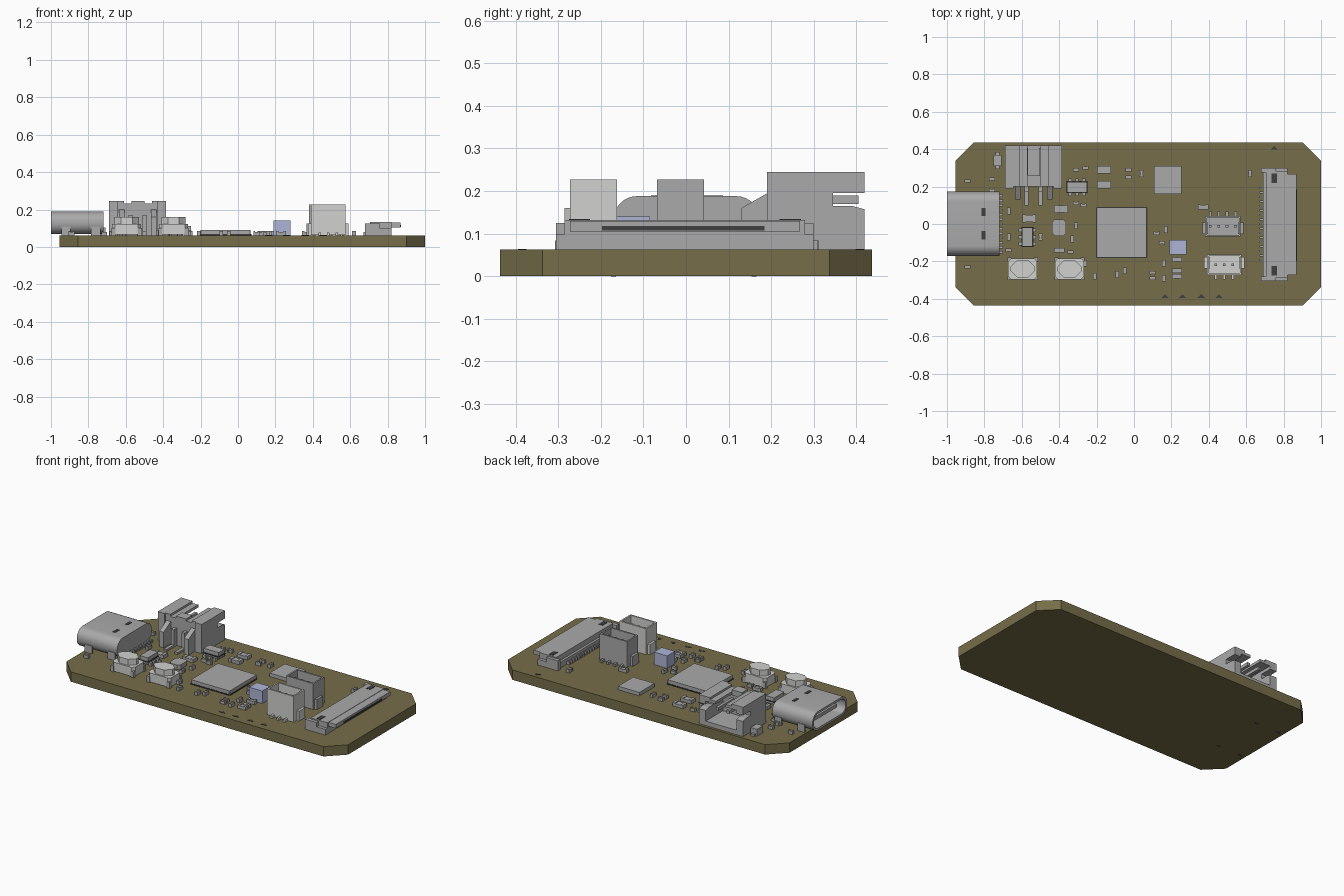
import bpy, bmesh, math
from mathutils import Vector

if "Cube" in bpy.data.objects:
    bpy.data.objects.remove(bpy.data.objects["Cube"])


def material(name, red, green, blue):
    mat = bpy.data.materials.new(name)
    mat.diffuse_color = (red, green, blue, 1)
    mat.use_nodes = True
    shader = next(n for n in mat.node_tree.nodes if n.type == "BSDF_PRINCIPLED")
    shader.inputs["Base Color"].default_value = (red, green, blue, 1)
    return mat


olive = material("olive board", .18, .155, .067)
grey = material("component grey", .40, .40, .40)
pale = material("pale plastic", .64, .64, .62)
blue = material("pale blue", .42, .46, .68)
dark = material("dark recess", .05, .05, .05)

TOP = .062  # board surface


def finish(name, bm, mat):
    bmesh.ops.recalc_face_normals(bm, faces=bm.faces)
    mesh = bpy.data.meshes.new(name)
    bm.to_mesh(mesh)
    bm.free()
    mesh.materials.append(mat)
    obj = bpy.data.objects.new(name, mesh)
    bpy.context.collection.objects.link(obj)
    return obj


def add_box(bm, xs, ys, zs):
    cube = bmesh.ops.create_cube(bm, size=1)
    for v in cube["verts"]:
        v.co = [lo + (c + .5) * (hi - lo) for c, (lo, hi) in zip(v.co, (xs, ys, zs))]


def boxes(name, mat, *spans):
    bm = bmesh.new()
    for xs, ys, zs in spans:
        add_box(bm, xs, ys, zs)
    return finish(name, bm, mat)


def around(center, size):
    return center - size / 2, center + size / 2


def hollow(bm, direction, wall, depth):
    """Sink a walled cavity into the faces that look along direction."""
    way = Vector(direction)
    bm.normal_update()
    faces = [f for f in bm.faces if f.normal.dot(way) > .99]
    bmesh.ops.inset_individual(bm, faces=faces, thickness=wall)
    sunk = bmesh.ops.extrude_discrete_faces(bm, faces=faces)["faces"]
    bmesh.ops.translate(bm, verts=list({v for f in sunk for v in f.verts}), vec=-way * depth)


def prism(name, mat, outline, axis, lo, hi, cavity=None):
    """Extrude an outline along x (points are y, z) or along z (points are x, y)."""
    bm = bmesh.new()
    place = (lambda p, h: (h, *p)) if axis == "x" else (lambda p, h: (*p, h))
    face = bm.faces.new([bm.verts.new(place(p, lo)) for p in outline])
    extruded = bmesh.ops.extrude_face_region(bm, geom=[face])["geom"]
    shift = Vector(place((0, 0), hi - lo))
    bmesh.ops.translate(bm, verts=[g for g in extruded if isinstance(g, bmesh.types.BMVert)], vec=shift)
    bmesh.ops.recalc_face_normals(bm, faces=bm.faces)
    if cavity:
        hollow(bm, *cavity)
    return finish(name, bm, mat)


def cut_rectangle(xs, ys, cut):
    """Rectangle with chamfered corners."""
    (a, b), (c, d) = xs, ys
    return [(a + cut, c), (b - cut, c), (b, c + cut), (b, d - cut),
            (b - cut, d), (a + cut, d), (a, d - cut), (a, c + cut)]


def rounded_rectangle(xs, ys, radius, steps=8):
    points = []
    corners = [(xs[1], ys[1], -1, -1), (xs[0], ys[1], 1, -1), (xs[0], ys[0], 1, 1), (xs[1], ys[0], -1, 1)]
    for quarter, (x, y, sx, sy) in enumerate(corners):
        for i in range(steps + 1):
            angle = (quarter + i / steps) * math.pi / 2
            points.append((x + radius * (sx + math.cos(angle)), y + radius * (sy + math.sin(angle))))
    return points


# Board with small triangular marks and shield leg holes below
prism("board", olive, cut_rectangle((-.955, 1), (-.437, .437), .1), "z", 0, TOP)
for i, (x, y) in enumerate([(.165, -.395), (.26, -.395), (.36, -.395), (.455, -.395), (.75, .398)]):
    prism(f"board_mark_{i}", dark, [(x - .02, y), (x + .02, y), (x, y + .02)], "z", TOP, TOP + .002)
boxes("leg_holes", dark, *[(around(x, .025), around(y, .012), (-.0005, .002))
                           for x in (-.76, -.92) for y in (-.17, .16)])

# Charging port: rounded open shell, tongue, shield legs, solder pins
shell = prism("port_shell", grey, rounded_rectangle((-.17, .173), (.07, .188), .055), "x",
              -1, -.72, ((-1, 0, 0), .014, .22))
bpy.ops.object.select_all(action="DESELECT")
shell.select_set(True)
bpy.context.view_layer.objects.active = shell
bpy.ops.object.shade_smooth_by_angle()
boxes("port_tongue", grey, ((-.97, -.76), (-.11, .11), (.118, .14)))
boxes("port_slots", dark, *[(around(-.805, .02), around(y, .045), (.187, .19)) for y in (-.06, .064)])
boxes("port_legs", grey, *[(around(x, .05), around(y, .012), (TOP - .01, .11))
                           for x in (-.76, -.92) for y in (-.165, .168)])
boxes("port_pins", grey, *[((-.73, -.7), around(i * .025, .013), (TOP, .08)) for i in range(-6, 7)])

# Battery socket: stepped side walls, floor, back wall, split top, latch arms, contacts
wall = [(.42, TOP), (.42, .157), (.39, .165), (.345, .165), (.345, .195),
        (.42, .195), (.42, .245), (.19, .245), (.19, TOP)]
arm = [(.2, TOP), (.2, .2), (.13, .16), (.13, TOP)]
for side, x in (("left", -.408), ("right", -.667)):
    prism(f"socket_wall_{side}", grey, wall, "x", x - .023, x + .023)
for side, x in (("left", -.45), ("right", -.622)):
    prism(f"socket_arm_{side}", grey, arm, "x", x - .015, x + .015)
boxes("socket_body", grey,
      ((-.66, -.41), (.2, .42), (TOP, .09)),
      ((-.66, -.41), (.2, .25), (TOP, .215)),
      ((-.66, -.61), (.2, .42), (.215, .245)),
      ((-.46, -.41), (.2, .42), (.215, .245)),
      ((-.61, -.57), (.2, .42), (.215, .232)),
      ((-.5, -.46), (.2, .42), (.215, .232)),
      ((-.57, -.5), (.2, .26), (.21, .245)))
boxes("socket_contacts", grey, *[part for x in (-.575, -.5) for part in (
    (around(x, .02), (.1, .2), (TOP, .075)),
    (around(x, .02), (.17, .2), (TOP, .17)),
    (around(x, .018), (.24, .405), (.17, .19)))])

# Push buttons
for side, x in (("right", -.595), ("left", -.345)):
    y = -.24
    prism(f"button_base_{side}", pale, cut_rectangle(around(x, .155), around(y, .112), .016), "z", TOP + .004, .122)
    prism(f"button_cap_{side}", pale, cut_rectangle(around(x, .13), around(y, .092), .035), "z", .12, .16)
    boxes(f"button_tabs_{side}", grey, *[(around(x + i * .07, .022), around(y + j * .05, .02), (TOP, .1))
                                         for i in (-1, 1) for j in (-1, 1)])

# Flat chips
prism("main_chip", grey, cut_rectangle((-.2, .068), (-.18, .088), .003), "z", TOP, .09)
prism("main_chip_seam", dark, cut_rectangle((-.203, .071), (-.183, .091), .003), "z", TOP, .068)
boxes("memory_chip", grey, ((.107, .255), (.16, .31), (TOP, .084)))
boxes("sensor_block", blue, ((.19, .282), (-.162, -.085), (TOP, .14)))
prism("crystal", grey, cut_rectangle(around(-.4, .075), around(-.02, .09), .016), "z", TOP, .09)


# Leaded chips, with legs on the two long sides
def leaded_chip(name, x, y, wide, deep, along_x):
    boxes(name, grey, (around(x, wide), around(y, deep), (TOP + .008, .112)))
    boxes(name + "_seam", dark, (around(x, wide + .008), around(y, deep + .008), (.082, .088)))
    legs = []
    for i in (-1, 0, 1):
        for j in (-1, 1):
            u, v = (i * .036, j * (deep / 2 + .01)) if along_x else (j * (wide / 2 + .01), i * .036)
            legs.append((around(x + u, .018), around(y + v, .018), (TOP, .082)))
    boxes(name + "_legs", grey, *legs)


leaded_chip("regulator_chip", -.305, .197, .105, .056, True)
leaded_chip("charger_chip", -.57, -.07, .056, .1, False)
boxes("diode", grey, (around(-.73, .045), around(.34, .06), (TOP, .105)),
      (around(-.73, .022), around(.34, .09), (TOP, .075)))


# Upright signal sockets: open-topped housings with pins, leads and side tabs
def upright_socket(name, mat, x, y, wide, pins, back):
    box = [(i, j) for i, j in zip((-1, 1, 1, -1), (-1, -1, 1, 1))]
    outline = [(x + i * wide / 2, y + j * .055) for i, j in box]
    prism(name, mat, outline, "z", TOP + .003, .227, ((0, 0, 1), .014, .12))
    xs = [x + (i - (pins - 1) / 2) * .045 for i in range(pins)]
    boxes(name + "_pins", grey, *[(around(px, .014), around(y, .014), (.1, .2)) for px in xs])
    boxes(name + "_leads", mat, *[(around(px, .014), around(y + back * .06, .04), (TOP, .078)) for px in xs])
    boxes(name + "_tabs", mat, *[(around(x + s * wide / 2, .03), around(y - back * .01, .06), (TOP, .125))
                                 for s in (-1, 1)])


upright_socket("signal_socket_back", grey, .475, -.013, .19, 4, 1)
upright_socket("signal_socket_front", pale, .483, -.217, .185, 3, -1)

# Ribbon cable connector with hinged flap
boxes("ribbon_body", grey,
      ((.69, .82), (-.305, .3), (TOP, .098)),
      ((.705, .82), (-.285, .28), (.098, .132)),
      ((.68, .76), (-.305, -.28), (TOP, .125)),
      ((.68, .76), (.275, .3), (TOP, .125)))
boxes("ribbon_flap", grey, ((.78, .87), (-.272, .268), (.105, .13)))
boxes("ribbon_slot", dark, ((.868, .872), (-.197, .185), (.107, .118)))
boxes("ribbon_notches", dark, *[(around(.75, .028), around(y, .05), (.13, .134)) for y in (-.25, .245)])
boxes("ribbon_pins", grey, *[((.67, .7), around(i * .024, .011), (TOP, .08)) for i in range(-8, 9)])

# Small passives: body with raised end caps; positions in hundredths
sizes = {"flat": (.032, .018), "tall": (.02, .036), "wide": (.074, .042), "medium": (.055, .026)}
passives = {
    "flat": [(-89, 23), (-89, -23), (-76, 24), (-76, 18), (-67, -14), (-31, 29), (-26, 30), (-31, 11),
             (-27, 10), (-3, 29), (-3, 25), (12, -5), (15, -10), (10, -26), (10, -29), (-34, -15)],
    "tall": [(-67, 7), (-67, -7), (-50, -7), (-31, -1), (-33, -8), (-45, 20), (-40, 26), (-26, -21),
             (-21, -28), (-9, -27), (-5, -25), (4, 27), (17, -3), (16, -21), (16, -29), (62, 27)],
    "wide": [(-16, 29), (-16, 21), (-56, 3), (-39, 8)],
    "medium": [(37, 9), (23, -19), (23, -25), (23, -28), (-40, -14)],
}
for kind, spots in passives.items():
    wide, deep = sizes[kind]
    bm = bmesh.new()
    for x, y in spots:
        x, y = x / 100, y / 100
        add_box(bm, around(x, wide * .9), around(y, deep * .9), (TOP, .08))
        for s in (-1, 1):
            if wide > deep:
                add_box(bm, around(x + s * wide * .38, wide * .24), around(y, deep), (TOP, .084))
            else:
                add_box(bm, around(x, wide), around(y + s * deep * .38, deep * .24), (TOP, .084))
    finish(f"{kind}_passives", bm, grey)
